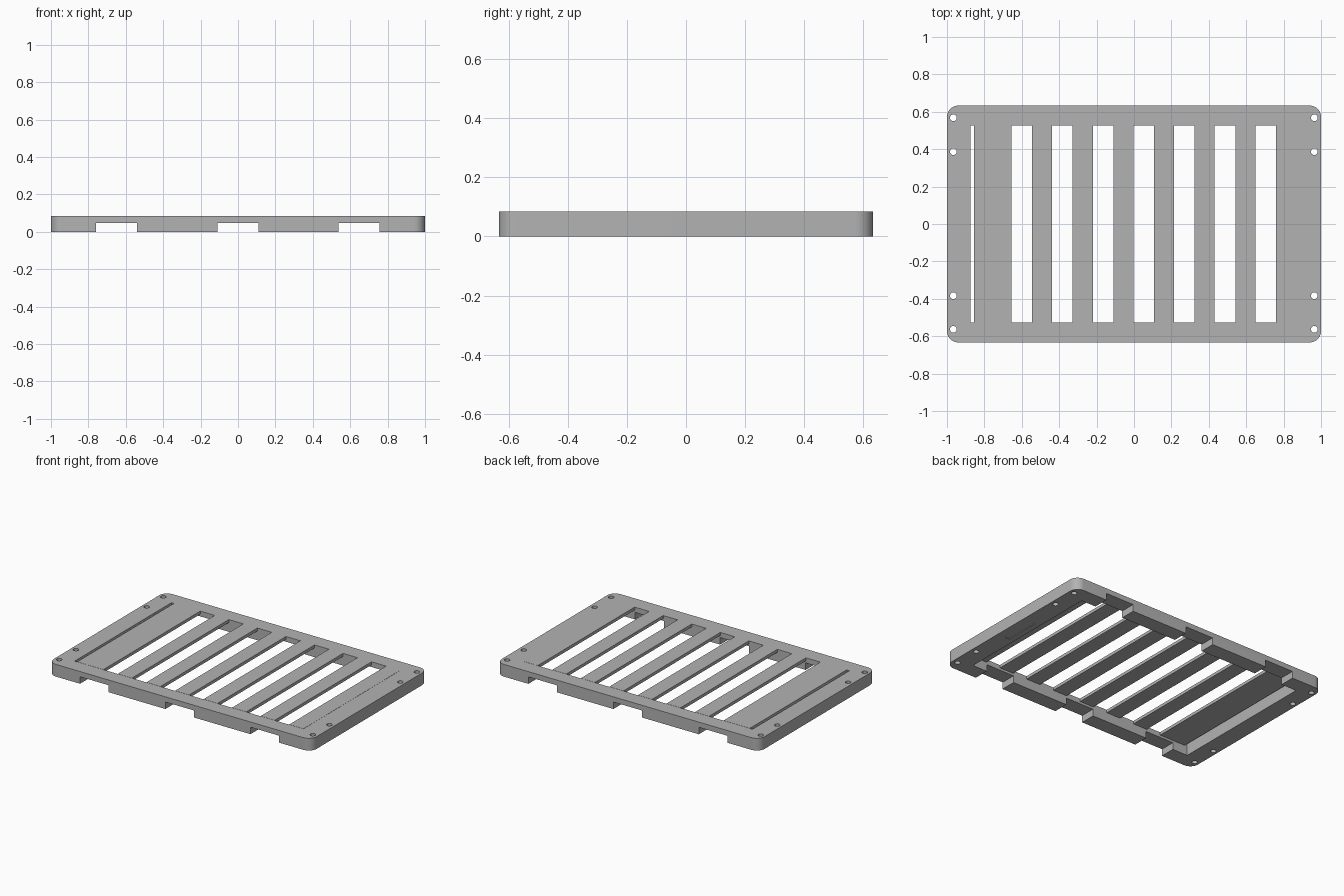
import bpy, bmesh, math

cube = bpy.data.objects.get("Cube")
if cube:
    bpy.data.objects.remove(cube, do_unlink=True)

grey = bpy.data.materials.new("plain grey")
grey.use_nodes = True
tone = (0.45, 0.45, 0.45, 1)
grey.diffuse_color = tone
grey.node_tree.nodes["Principled BSDF"].inputs["Base Color"].default_value = tone

HEIGHT = 0.084
HALF_Y = 0.633
OPEN_Y = 0.527
OPEN_LEFT, OPEN_RIGHT = -0.875, 0.867


def add_prism(name, outline, z0, z1):
    """Extrude a flat outline from z0 up to z1."""
    bm = bmesh.new()
    base = bm.faces.new([bm.verts.new((x, y, z0)) for x, y in outline])
    top = bmesh.ops.extrude_face_region(bm, geom=[base])["geom"]
    bmesh.ops.translate(bm, vec=(0, 0, z1 - z0),
                        verts=[v for v in top if isinstance(v, bmesh.types.BMVert)])
    bmesh.ops.recalc_face_normals(bm, faces=bm.faces)
    mesh = bpy.data.meshes.new(name)
    bm.to_mesh(mesh)
    bm.free()
    mesh.materials.append(grey)
    obj = bpy.data.objects.new(name, mesh)
    bpy.context.collection.objects.link(obj)
    return obj


def rectangle(x0, x1, y0, y1):
    return [(x0, y0), (x1, y0), (x1, y1), (x0, y1)]


def arc(cx, cy, radius, start, sweep, steps):
    angles = [start + sweep * i / steps for i in range(steps + 1)]
    return [(cx + radius * math.cos(a), cy + radius * math.sin(a)) for a in angles]


def cut(target, name, outline, z0, z1):
    """Subtract a prism and drop the cutter."""
    cutter = add_prism(name, outline, z0, z1)
    cutter.hide_render = True
    mod = target.modifiers.new(name, 'BOOLEAN')
    mod.operation = 'DIFFERENCE'
    mod.solver = 'EXACT'
    mod.object = cutter
    bpy.context.view_layer.objects.active = target
    bpy.ops.object.modifier_apply(modifier=mod.name)
    bpy.data.objects.remove(cutter, do_unlink=True)


# Frame with rounded corners
radius = 0.06
outline = []
for i, (sx, sy) in enumerate([(1, 1), (-1, 1), (-1, -1), (1, -1)]):
    outline += arc(sx * (1 - radius), sy * (HALF_Y - radius), radius,
                   i * math.pi / 2, math.pi / 2, 10)
frame = add_prism("frame", outline, 0, HEIGHT)
cut(frame, "opening", rectangle(OPEN_LEFT, OPEN_RIGHT, -OPEN_Y, OPEN_Y), -1, 1)

# Three notches across the underside of the long rails
for x in (-0.65, 0, 0.647):
    cut(frame, "notch", rectangle(x - 0.109, x + 0.109, -1, 1), -1, 0.048)

# Screw holes in the end rails
for x in (-0.966, 0.964):
    for y in (-0.563, -0.383, 0.387, 0.568):
        cut(frame, "screw_hole", arc(x, y, 0.018, 0, math.tau, 24)[:-1], -1, 1)

# Shallow pocket under one end rail
cut(frame, "pocket", rectangle(0.905, 0.94, -0.13, 0.12), -1, 0.004)

bpy.ops.object.select_all(action='DESELECT')
frame.select_set(True)
bpy.context.view_layer.objects.active = frame
bpy.ops.object.shade_smooth_by_angle(angle=math.radians(30))

# Slats between evenly spaced slots, leaving a thin gap at one end
PITCH, SLOT = 0.2173, 0.11
left = -0.855
for i in range(8):
    slot_start = -0.655 + i * PITCH
    right = slot_start if i < 7 else OPEN_RIGHT
    add_prism(f"slat_{i + 1}", rectangle(left, right, -OPEN_Y, OPEN_Y),
              HEIGHT - 0.02, HEIGHT + 0.001)
    left = slot_start + SLOT
